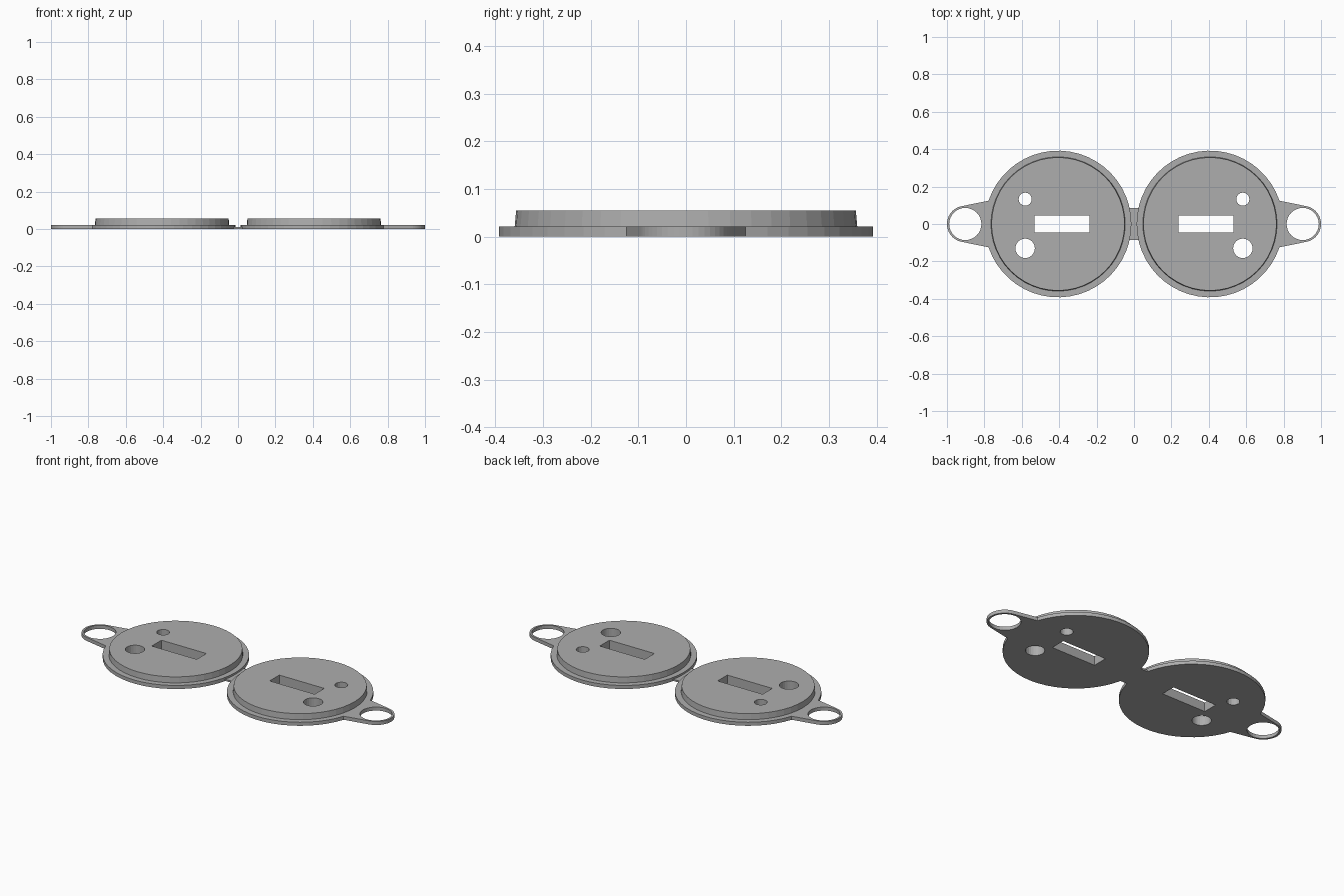
import bpy, bmesh
from math import radians, cos, sin

if "Cube" in bpy.data.objects:
    bpy.data.objects.remove(bpy.data.objects["Cube"])

GREY = bpy.data.materials.new("plain grey")
GREY.use_nodes = True
COLOUR = (0.42, 0.42, 0.42, 1)
GREY.diffuse_color = COLOUR
GREY.node_tree.nodes["Principled BSDF"].inputs["Base Color"].default_value = COLOUR

DISC_X, DISC_R = 0.406, 0.392
RING_X, RING_R = 0.903, 0.097
PLATE_Z, TOP_Z = 0.021, 0.055


def arc(cx, cy, r, start, end, n):
    """Points along an arc, both ends included."""
    angles = [radians(start + (end - start) * i / n) for i in range(n + 1)]
    return [(cx + r * cos(a), cy + r * sin(a)) for a in angles]


def circle(cx, cy, r, n):
    return arc(cx, cy, r, 0, 360, n)[:-1]


def rect(x0, x1, half_y):
    return [(x0, -half_y), (x1, -half_y), (x1, half_y), (x0, half_y)]


def prism(name, bottom, z0, z1, top=None):
    """Closed solid between two outlines with equal point counts."""
    bm = bmesh.new()
    low = [bm.verts.new((x, y, z0)) for x, y in bottom]
    high = [bm.verts.new((x, y, z1)) for x, y in (top or bottom)]
    bm.faces.new(low[::-1])
    bm.faces.new(high)
    for i in range(len(low)):
        j = (i + 1) % len(low)
        bm.faces.new((low[i], low[j], high[j], high[i]))
    mesh = bpy.data.meshes.new(name)
    bm.to_mesh(mesh)
    bm.free()
    mesh.materials.append(GREY)
    obj = bpy.data.objects.new(name, mesh)
    bpy.context.collection.objects.link(obj)
    return obj


def combine(target, tool, operation):
    """Apply a boolean and discard the tool."""
    mod = target.modifiers.new(operation, 'BOOLEAN')
    mod.operation, mod.solver, mod.object = operation, 'EXACT', tool
    bpy.context.view_layer.objects.active = target
    bpy.ops.object.modifier_apply(modifier=mod.name)
    bpy.data.objects.remove(tool)


# Thin flange: round plate running into the tapered ring tab
outline = arc(DISC_X, 0, DISC_R, 18.5, 341.5, 44) + arc(RING_X, 0, RING_R, -78, 78, 20)
cover = prism("twin_cover_plate", outline, 0, PLATE_Z)

# Raised, slightly tapered disc
boss = prism("raised_disc", circle(DISC_X, 0, 0.36, 48), 0.01, TOP_Z,
             circle(DISC_X, 0, 0.356, 48))
combine(cover, boss, 'UNION')

# Slot, two round holes and the ring opening
for hole in (rect(0.238, 0.532, 0.045),
             circle(0.582, 0.133, 0.035, 16),
             circle(0.582, -0.13, 0.052, 24),
             circle(0.902, 0, 0.086, 32)):
    combine(cover, prism("hole_cutter", hole, -0.1, 0.2), 'DIFFERENCE')

# Matching plate on the other side
mirror = cover.modifiers.new("mirror", 'MIRROR')
mirror.use_mirror_merge = False
bpy.context.view_layer.objects.active = cover
bpy.ops.object.modifier_apply(modifier=mirror.name)

# Thin hinge strip joining the plates
combine(cover, prism("hinge_strip", rect(-0.03, 0.03, 0.085), 0, 0.01), 'UNION')
